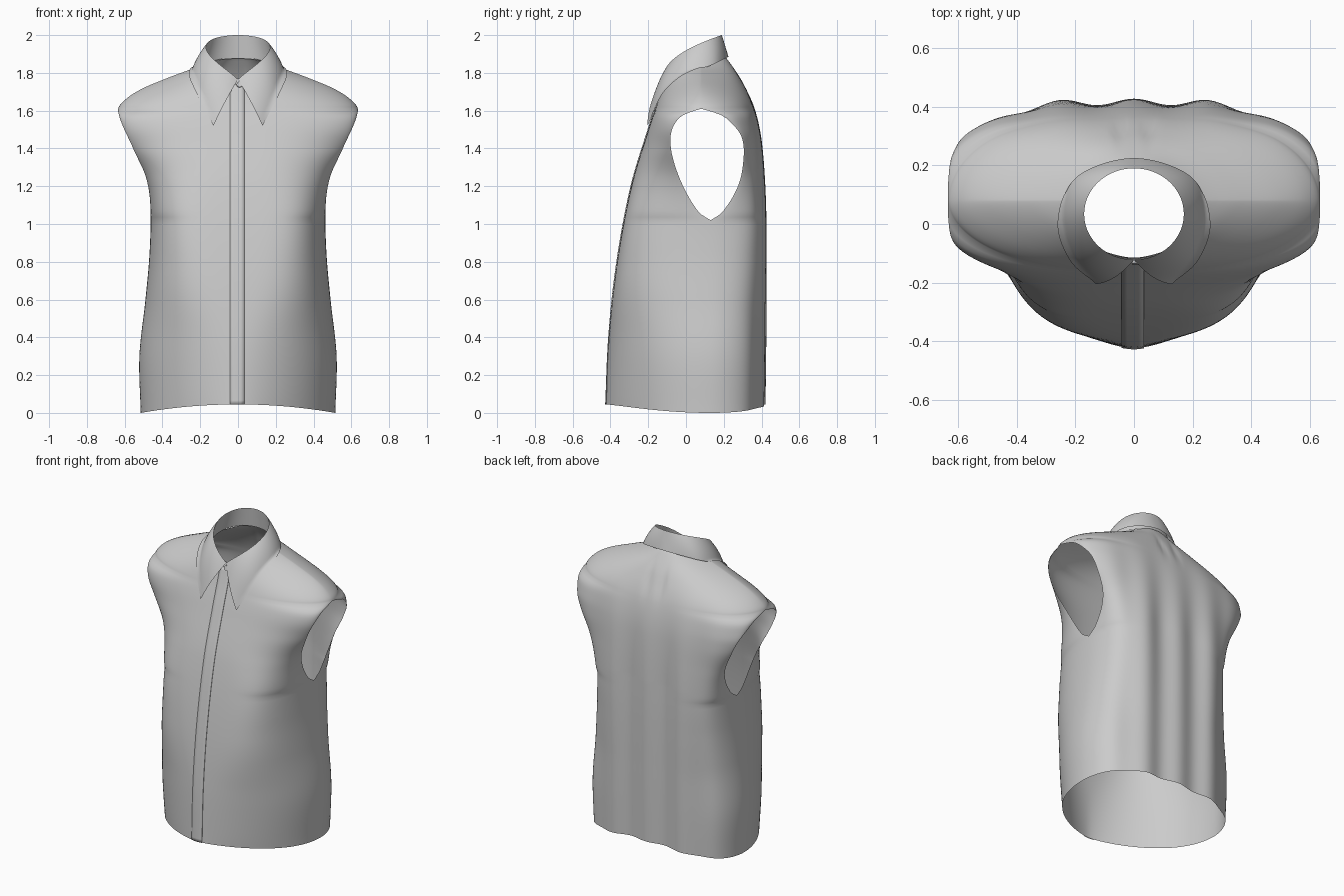
import bpy, bmesh, math
from mathutils import Vector
from mathutils.bvhtree import BVHTree

cube = bpy.data.objects.get("Cube")
if cube:
    bpy.data.objects.remove(cube, do_unlink=True)

cloth = bpy.data.materials.new("grey_cloth")
cloth.use_nodes = True
GREY = (0.6, 0.6, 0.6, 1)
cloth.diffuse_color = GREY
cloth.node_tree.nodes["Principled BSDF"].inputs["Base Color"].default_value = GREY

# Body profiles: (height, value)
WIDTH = [(0, .515), (.3, .522), (.6, .49), (.85, .468), (1.1, .464), (1.25, .488), (1.4, .555),
         (1.6, .635), (1.66, .595), (1.72, .5), (1.78, .355), (1.83, .225), (1.9, .1)]
FRONT = [(0, -.424), (.4, -.408), (.8, -.365), (1.2, -.29), (1.5, -.2), (1.65, -.15),
         (1.77, -.115), (1.9, -.08)]
BACK = [(0, .41), (.5, .415), (1, .415), (1.4, .4), (1.6, .365), (1.75, .3), (1.87, .22), (1.9, .19)]
# Armhole edges: (height, depth)
ARM_LOW, ARM_TOP = 1.02, 1.61
ARM_FRONT = [(1.02, .13), (1.06, .07), (1.2, -.015), (1.35, -.07), (1.46, -.082), (1.53, -.06),
             (1.58, -.01), (1.61, .08)]
ARM_BACK = [(1.02, .13), (1.06, .19), (1.2, .275), (1.35, .305), (1.46, .295), (1.53, .245),
            (1.58, .18), (1.61, .08)]
# Roundness of the cross-section
POWER_FRONT = [(0, 1.6), (.4, 2.1), (.75, 3.6), (1.05, 4.5), (1.3, 3.3), (1.61, 2.5), (1.75, 1.6), (1.9, 1.6)]
POWER_BACK = [(0, 4), (.5, 4.2), (.8, 5.5), (1.05, 6.5), (1.3, 4.5), (1.61, 3.2), (1.75, 2.6), (1.9, 2.6)]
EXPO = [(0, .5), (1.02, .5), (1.2, .62), (1.35, .78), (1.45, .82), (1.61, .52), (1.75, .7), (1.9, .8)]


def curve(pts, t):
    """Smooth interpolation through (t, value) points."""
    def slope(i):
        a, b = pts[max(i - 1, 0)], pts[min(i + 1, len(pts) - 1)]
        return (b[1] - a[1]) / (b[0] - a[0])
    i = 0
    while i < len(pts) - 2 and t > pts[i + 1][0]:
        i += 1
    (t0, v0), (t1, v1) = pts[i], pts[i + 1]
    h = t1 - t0
    u = min(max((t - t0) / h, 0), 1)
    w = u * u * (3 - 2 * u)
    return (v0 + (v1 - v0) * w + h * slope(i) * u * (1 - u) ** 2
            - h * slope(i + 1) * u * u * (1 - u))


def body_point(s, z, back):
    """Point on the front or back panel; s runs from -1 to 1 across."""
    u = math.sin(s * math.pi / 2)
    x = u * curve(WIDTH, z)
    if ARM_LOW < z < ARM_TOP:
        side = curve(ARM_BACK if back else ARM_FRONT, z)
    else:
        side = .13 if z <= ARM_LOW else .08
    centre = curve(BACK if back else FRONT, z)
    p = curve(POWER_BACK if back else POWER_FRONT, z)
    y = side + (centre - side) * max(0, 1 - abs(u) ** p) ** curve(EXPO, z)
    if back:
        # draped folds and the small pleat under the collar
        y += .011 * math.cos(x * 25) * (1 - u ** 4) * min(1, max(0, (1.7 - z) / .6))
        pleat = math.exp(-((abs(x) - .05) / .018) ** 2) * math.exp(-((z - 1.7) / .08) ** 2)
        y -= .01 * pleat
    hem = .045 * (1 - u * u) * max(0, 1 - z / .3)
    return Vector((x, y, z + hem))


def add_grid(bm, rows, flip=False):
    grid = [[bm.verts.new(p) for p in row] for row in rows]
    for low, high in zip(grid, grid[1:]):
        for j in range(len(low) - 1):
            f = [low[j], low[j + 1], high[j + 1], high[j]]
            bm.faces.new(f[::-1] if flip else f)


def finish(name, bm, thickness=0):
    mesh = bpy.data.meshes.new(name)
    bm.to_mesh(mesh)
    mesh.materials.append(cloth)
    mesh.shade_smooth()
    ob = bpy.data.objects.new(name, mesh)
    bpy.context.collection.objects.link(ob)
    if thickness:
        mod = ob.modifiers.new("thickness", "SOLIDIFY")
        mod.thickness = thickness
        mod.offset = -1


def steps(a, b, n):
    return [a + (b - a) * i / n for i in range(n + 1)]


# Shirt body: two panels joined at the side seams and shoulders
levels = steps(0, ARM_LOW, 40) + steps(ARM_LOW, ARM_TOP, 36)[1:] + steps(ARM_TOP, 1.9, 30)[1:]
body = bmesh.new()
for back in (False, True):
    add_grid(body, [[body_point(s, z, back) for s in steps(-1, 1, 80)] for z in levels], back)
bmesh.ops.remove_doubles(body, verts=body.verts, dist=.0002)
# Slanted neck opening
bmesh.ops.bisect_plane(body, geom=body.verts[:] + body.edges[:] + body.faces[:],
                       plane_co=(0, 0, 1.81), plane_no=(0, -.35, 1), clear_outer=True)
body.normal_update()
finish("shirt_body", body)
surface = BVHTree.FromBMesh(body)

# Collar: outer leaf with two points, and inner stand
LEAF = [(0, Vector((.13, -.205, 1.52))), (.25, Vector((.215, -.11, 1.68))),
        (.5, Vector((.252, .03, 1.79))), (.75, Vector((.19, .165, 1.855))),
        (1, Vector((0, .225, 1.885))), (1.25, Vector((-.19, .165, 1.855)))]


def fold_line(t):
    a = t * math.pi
    return Vector((.17 * math.sin(a), .034 - .156 * math.cos(a), 1.765 + .235 * math.sin(a / 2) ** .9))


def neck_line(t):
    a = t * math.pi
    y = .042 - .16 * math.cos(a)
    return Vector((.205 * math.sin(a), y, 1.805 + .35 * y))


def leaf_point(t, v):
    p = fold_line(t).lerp(curve(LEAF, t), v)
    # rolled bulge, strongest towards the front
    a = t * math.pi
    roll = .018 * 4 * v * (1 - v) * math.cos(a / 2)
    p += Vector((math.sin(a) * .5, -math.cos(a), .5)) * roll
    co, normal, _, dist = surface.find_nearest(p)
    gap = (p - co).dot(normal)
    if v > .3 and dist < .08 and gap < .007:
        p += normal * (.007 - gap) * min(1, (v - .3) * 3)
    return p


def around(func):
    """Sweep a half-collar function over both sides, back in the middle."""
    row = []
    for k in steps(-1, 1, 72):
        p = func(1 - abs(k))
        row.append(Vector((math.copysign(p.x, k), p.y, p.z)))
    return row


leaf = bmesh.new()
add_grid(leaf, [around(lambda t: leaf_point(t, v)) for v in steps(0, 1, 14)])
finish("collar_leaf", leaf)

stand = bmesh.new()
add_grid(stand, [around(lambda t: neck_line(t).lerp(fold_line(t), v)) for v in steps(0, 1, 4)])
finish("collar_stand", stand)

# Button placket down the front
placket = bmesh.new()
rows = []
for z in steps(0, 1.74, 70):
    row = [body_point(math.asin(x / curve(WIDTH, z)) * 2 / math.pi, z, False)
           for x in steps(-.042, .034, 4)]
    rows.append([p + Vector((0, -.004, 0)) for p in row])
add_grid(placket, rows)
finish("front_placket", placket, .003)

# Collar button
bpy.ops.mesh.primitive_cylinder_add(vertices=24, radius=.015, depth=.012,
                                    location=(.008, -.131, 1.738), rotation=(math.radians(75), 0, 0))
button = bpy.context.object
button.name = "collar_button"
button.data.materials.append(cloth)
bpy.ops.object.shade_smooth_by_angle()
